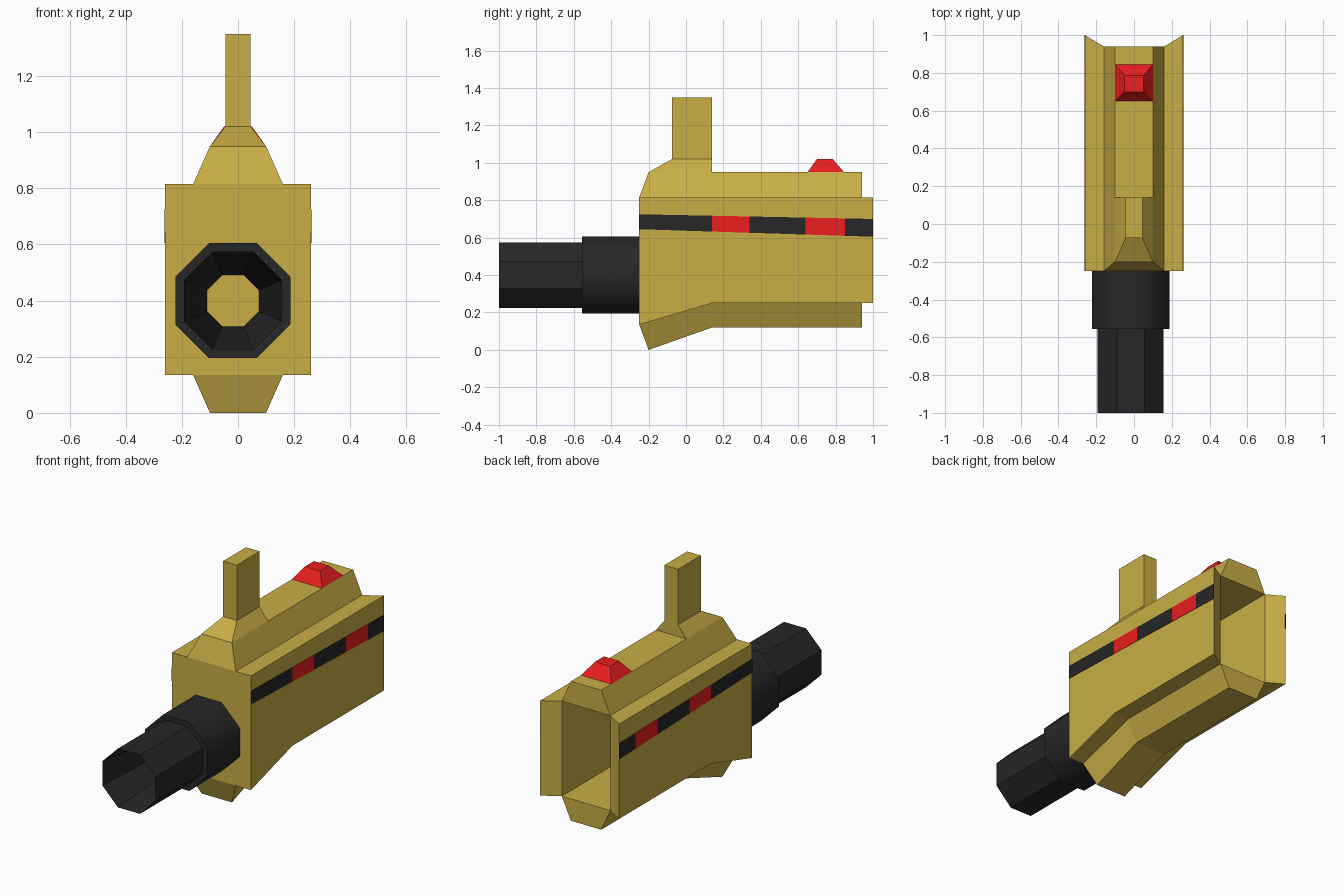
import bpy, bmesh
from math import pi, sin, cos, radians

if "Cube" in bpy.data.objects:
    bpy.data.objects.remove(bpy.data.objects["Cube"])


def material(name, rgb):
    m = bpy.data.materials.new(name)
    m.diffuse_color = (*rgb, 1)
    m.use_nodes = True
    m.node_tree.nodes["Principled BSDF"].inputs["Base Color"].default_value = m.diffuse_color
    return m


GOLD = material("gold", (0.58, 0.42, 0.06))
BLACK = material("black", (0.02, 0.02, 0.021))
RED = material("red", (0.83, 0.013, 0.014))


def finish(name, bm, mat):
    bmesh.ops.recalc_face_normals(bm, faces=bm.faces)
    me = bpy.data.meshes.new(name)
    bm.to_mesh(me)
    bm.free()
    me.materials.append(mat)
    ob = bpy.data.objects.new(name, me)
    bpy.context.collection.objects.link(ob)
    return ob


def loft(name, sections, mat, caps=True):
    """Bridge closed sections that have equal point counts."""
    bm = bmesh.new()
    rows = [[bm.verts.new(p) for p in s] for s in sections]
    n = len(rows[0])
    for a, b in zip(rows, rows[1:]):
        for i in range(n):
            j = (i + 1) % n
            bm.faces.new((a[i], a[j], b[j], b[i]))
    if caps:
        bm.faces.new(rows[0])
        bm.faces.new(rows[-1])
    return finish(name, bm, mat)


def rect(hx, y0, y1, z):
    return [(-hx, y0, z), (hx, y0, z), (hx, y1, z), (-hx, y1, z)]


def trapezoid(y_base, z_base, y_tip, z_tip):
    return [(-0.16, y_base, z_base), (0.16, y_base, z_base),
            (0.10, y_tip, z_tip), (-0.10, y_tip, z_tip)]


def octagon(apothem, y):
    r = apothem / cos(pi / 8)
    return [(-0.018 + r * cos(pi / 8 + k * pi / 4), y,
             0.40 + r * sin(pi / 8 + k * pi / 4)) for k in range(8)]


# Casing: solid front block with two side walls around an open rear recess
bm = bmesh.new()
xs = (-0.26, -0.16, 0.16, 0.26)
front = [bm.verts.new((x, -0.25, 0.135)) for x in xs]
mid = [bm.verts.new((x, 0.14, 0.25)) for x in xs]
rear = [bm.verts.new((x, 1.0 if abs(x) > 0.2 else 0.94, 0.25)) for x in xs]
for i in range(3):
    bm.faces.new((front[i], front[i + 1], mid[i + 1], mid[i]))
for i in (0, 2):
    bm.faces.new((mid[i], mid[i + 1], rear[i + 1], rear[i]))
base = list(bm.faces)
top = bmesh.ops.extrude_face_region(bm, geom=base, use_keep_orig=True)["geom"]
for v in top:
    if isinstance(v, bmesh.types.BMVert):
        v.co.z = 0.815
finish("casing", bm, GOLD)

# Ridges along the top and bottom
loft("top_ridge", [trapezoid(-0.25, 0.815, -0.20, 0.95),
                   trapezoid(0.14, 0.815, 0.14, 0.95),
                   trapezoid(0.94, 0.815, 0.94, 0.95)], GOLD)
loft("bottom_ridge", [trapezoid(-0.25, 0.135, -0.20, 0.0),
                      trapezoid(0.14, 0.25, 0.14, 0.12),
                      trapezoid(0.94, 0.25, 0.94, 0.12)], GOLD)

# Upright post with flared foot
loft("post", [rect(0.10, -0.20, 0.14, 0.95), rect(0.045, -0.075, 0.14, 1.02),
              rect(0.045, -0.075, 0.14, 1.35)], GOLD)

# Red button
loft("button", [rect(0.10, 0.65, 0.845, 0.95), rect(0.05, 0.70, 0.785, 1.02)], RED)

# Barrel with tapering bore, and smooth collar
loft("barrel", [octagon(0.175, -0.55), octagon(0.175, -1.0),
                octagon(0.092, -0.252)], BLACK, caps=False)
collar = loft("collar", [octagon(0.205, -0.25), octagon(0.205, -0.555),
                         octagon(0.175, -0.555)], BLACK, caps=False)
collar.data.shade_smooth()
collar.data.set_sharp_from_angle(angle=radians(60))


# Side stripes in alternating colours
def stripe_end(side, y):
    t = (y + 0.25) / 1.25
    lo, hi = 0.645 - 0.04 * t, 0.725 - 0.025 * t
    return [(side * x, y, z) for x, z in
            ((0.258, lo), (0.262, lo), (0.262, hi), (0.258, hi))]


cuts = (-0.25, 0.14, 0.34, 0.64, 0.85, 1.0)
for label, side in (("right", 1), ("left", -1)):
    for k in range(5):
        loft(f"{label}_stripe_{k + 1}",
             [stripe_end(side, cuts[k]), stripe_end(side, cuts[k + 1])],
             RED if k % 2 else BLACK)
